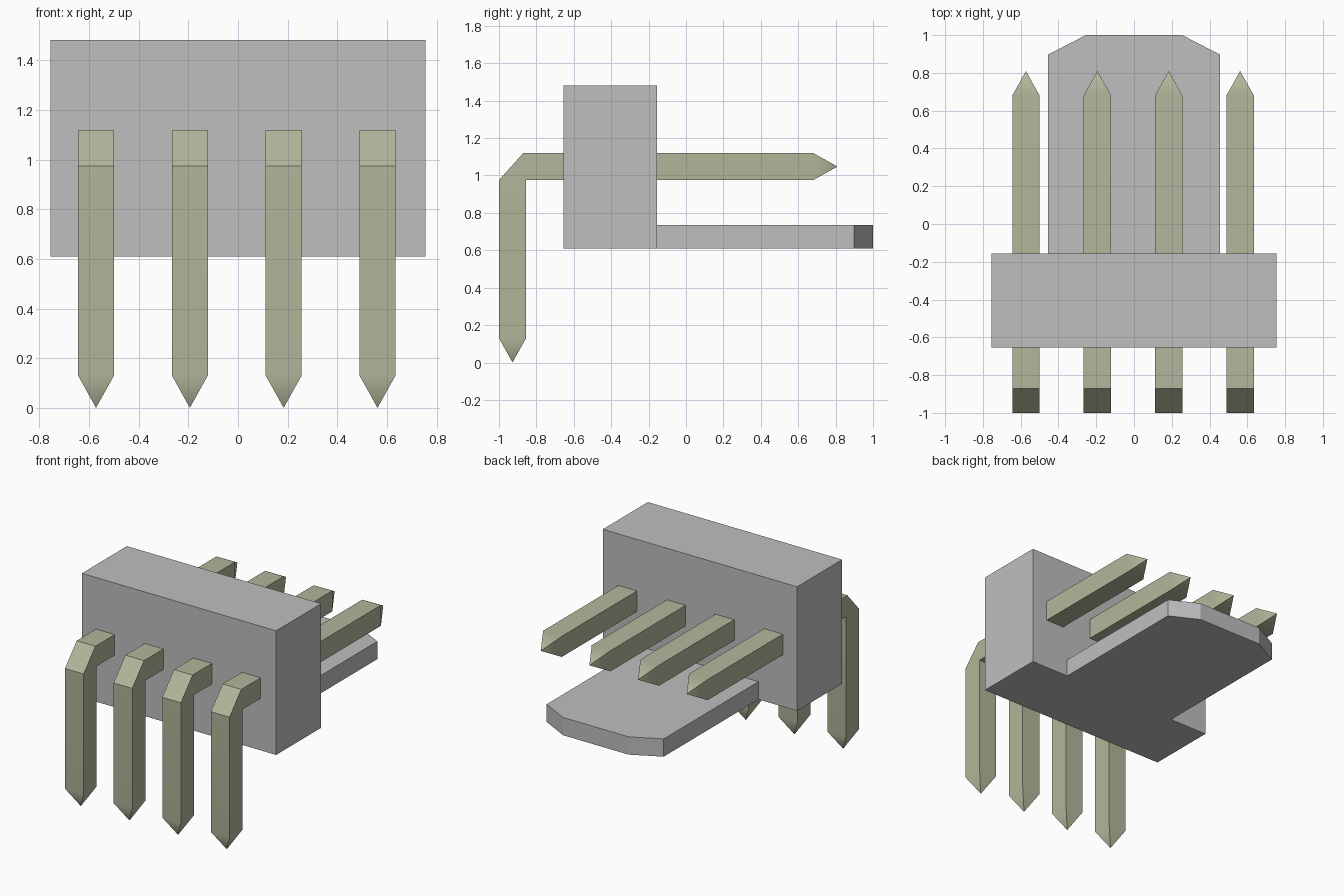
import bpy, bmesh, math
from mathutils import Vector

if "Cube" in bpy.data.objects:
    bpy.data.objects.remove(bpy.data.objects["Cube"], do_unlink=True)


def material(name, rgb):
    m = bpy.data.materials.new(name)
    m.use_nodes = True
    m.diffuse_color = (*rgb, 1)
    bsdf = next(n for n in m.node_tree.nodes if n.type == 'BSDF_PRINCIPLED')
    bsdf.inputs["Base Color"].default_value = (*rgb, 1)
    return m


GREY = material("grey_plastic", (0.52, 0.52, 0.52))
TIN = material("pale_tin", (0.45, 0.47, 0.325))


def prism(points, direction):
    """Closed solid from a flat profile pushed along a direction."""
    bm = bmesh.new()
    face = bm.faces.new([bm.verts.new(p) for p in points])
    ext = bmesh.ops.extrude_face_region(bm, geom=[face])
    moved = [v for v in ext["geom"] if isinstance(v, bmesh.types.BMVert)]
    bmesh.ops.translate(bm, verts=moved, vec=direction)
    bmesh.ops.recalc_face_normals(bm, faces=bm.faces[:])
    return bm


def add_object(name, bm, mat):
    mesh = bpy.data.meshes.new(name)
    bm.to_mesh(mesh)
    bm.free()
    mesh.materials.append(mat)
    obj = bpy.data.objects.new(name, mesh)
    bpy.context.collection.objects.link(obj)
    return obj


# Housing block
block = [(-0.755, -0.655), (0.755, -0.655), (0.755, -0.155), (-0.755, -0.155)]
add_object("housing", prism([(x, y, 0.61) for x, y in block], (0, 0, 0.872)), GREY)

# Locking tab with chamfered free end
half = [(0.455, -0.155), (0.455, 0.897), (0.255, 1.0)]
tab = half + [(-x, y) for x, y in reversed(half)]
add_object("locking_tab", prism([(x, y, 0.61) for x, y in tab], (0, 0, 0.125)), GREY)

# Bent square pins with pointed ends
WIDTH, TIP, PITCH = 0.145, 0.13, 0.378
profile = [(-1.0, 0.13), (-0.855, 0.13), (-0.855, 0.975), (0.68, 0.975),
           (0.68, 1.12), (-0.87, 1.12), (-1.0, 0.975)]
for i in range(4):
    x0 = -0.572 + i * PITCH - WIDTH / 2
    bm = prism([(x0, y, z) for y, z in profile], (WIDTH, 0, 0))
    for end in (Vector((0, 0, -1)), Vector((0, 1, 0))):
        # The farthest face along each end direction becomes a pyramid
        face = max((f for f in bm.faces if f.normal.dot(end) > 0.99),
                   key=lambda f: f.calc_center_median().dot(end))
        poked = bmesh.ops.poke(bm, faces=[face])
        poked["verts"][0].co += end * TIP
    bm.normal_update()
    pin = add_object(f"pin_{i + 1}", bm, TIN)
    bpy.ops.object.select_all(action='DESELECT')
    pin.select_set(True)
    bpy.context.view_layer.objects.active = pin
    bpy.ops.object.shade_smooth_by_angle(angle=math.radians(35))
    weighted = pin.modifiers.new("weighted_normals", 'WEIGHTED_NORMAL')
    weighted.keep_sharp = True
